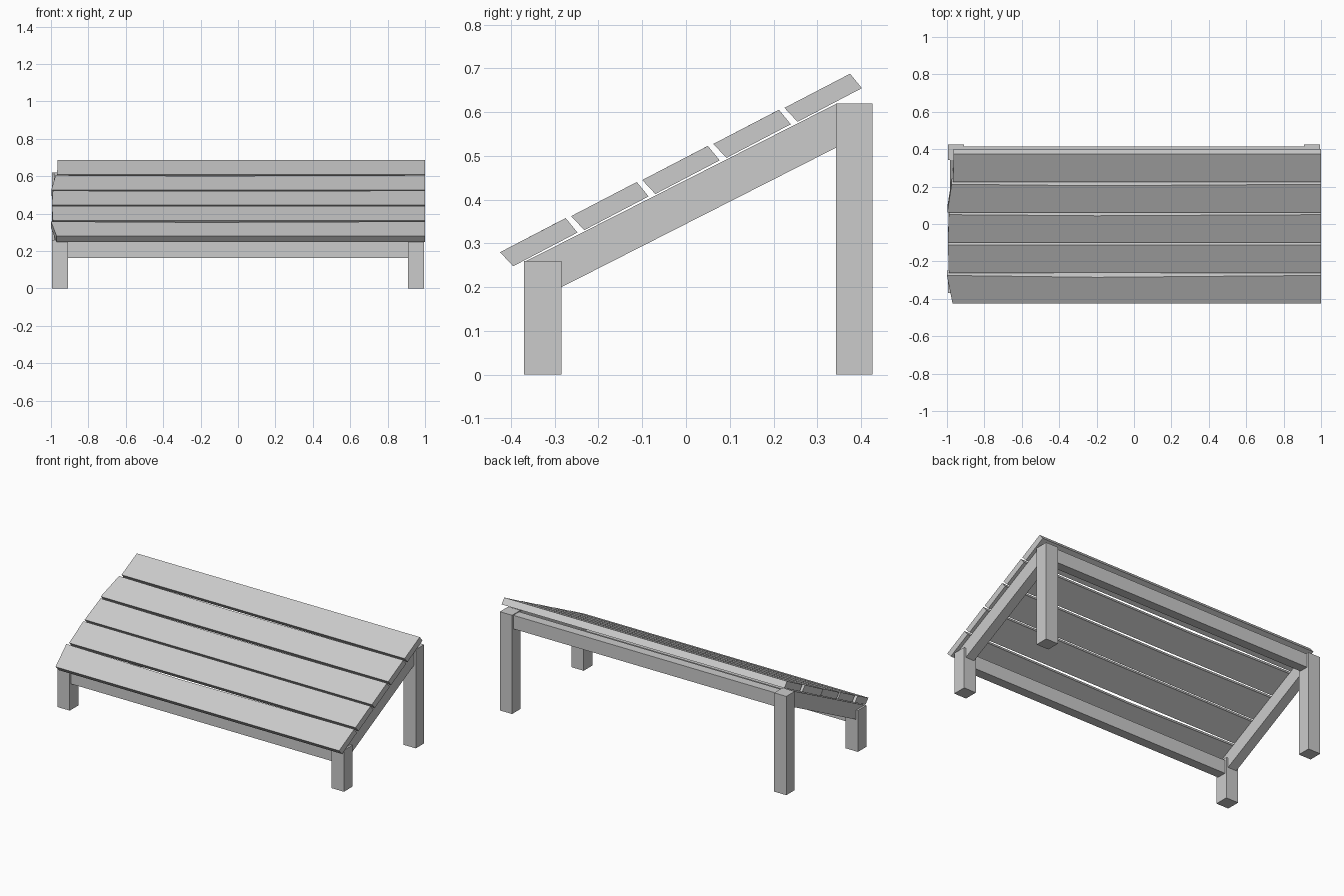
import bpy

default = bpy.data.objects.get("Cube")
if default:
    bpy.data.objects.remove(default, do_unlink=True)

grey = bpy.data.materials.new("plain grey")
grey.use_nodes = True
COLOUR = (0.6, 0.6, 0.6, 1)
grey.diffuse_color = COLOUR
grey.node_tree.nodes["Principled BSDF"].inputs["Base Color"].default_value = COLOUR


def loft(name, sections):
    """Solid skinned through a row of matching cross-sections."""
    n = len(sections[0])
    verts = [p for s in sections for p in s]
    faces = [tuple(range(n))[::-1]]
    for k in range(len(sections) - 1):
        for i in range(n):
            j = (i + 1) % n
            faces.append((k * n + i, k * n + j, (k + 1) * n + j, (k + 1) * n + i))
    faces.append(tuple(range((len(sections) - 1) * n, len(sections) * n)))
    mesh = bpy.data.meshes.new(name)
    mesh.from_pydata(verts, [], faces)
    mesh.materials.append(grey)
    obj = bpy.data.objects.new(name, mesh)
    bpy.context.collection.objects.link(obj)
    return obj


def extrude(name, profile, x0, x1):
    """Solid with a y-z profile (counter-clockwise from +x) swept along x."""
    return loft(name, [[(x, y, z) for y, z in profile] for x in (x0, x1)])


def box(name, x0, x1, y0, y1, z0, z1):
    return extrude(name, [(y0, z0), (y1, z0), (y1, z1), (y0, z1)], x0, x1)


INNER, OUTER, INSET = 0.91, 0.995, 0.0125

# Legs and sloping side rails
rail_profile = [(-0.285, 0.2), (0.345, 0.52), (0.345, 0.62),
                (-0.365, 0.26), (-0.285, 0.26)]
for side, sign in (("left", 1), ("right", -1)):
    x0, x1 = sorted((sign * INNER, sign * OUTER))
    box("front_leg_" + side, x0, x1, -0.37, -0.285, 0, 0.26)
    box("back_leg_" + side, x0, x1, 0.343, 0.426, 0, 0.62)
    extrude("side_rail_" + side, rail_profile, x0 + INSET, x1 - INSET)

# Long rails between the legs
box("front_rail", -INNER, INNER, -0.37 + INSET, -0.285 - INSET, 0.163, 0.247)
box("back_rail", -INNER, INNER, 0.343 + INSET, 0.426 - INSET, 0.53, 0.615)

# Slats: right-end x at front and back edge, and the bow of the back edge
slats = [(-0.97, -1.0, -0.01), (-0.99, -0.995, 0.0), (-0.995, -0.99, -0.006),
         (-0.998, -0.975, -0.008), (-0.967, -0.965, 0.0)]
for i, (x_front, x_back, bow) in enumerate(slats):
    y, z = -0.425 + 0.1625 * i, 0.248 + 0.0825 * i
    outline = [(y + 0.03, z), (y + 0.177, z + 0.077),
               (y + 0.15, z + 0.11), (y, z + 0.032)]
    ends = (x_front, x_back, x_back, x_front)
    bows = (0, bow, bow, 0)
    loft("slat_%d" % (i + 1), [
        [(x, a, b) for x, (a, b) in zip(ends, outline)],
        [(-0.2, a + d, b + d / 2) for d, (a, b) in zip(bows, outline)],
        [(1.0, a, b) for a, b in outline]])
